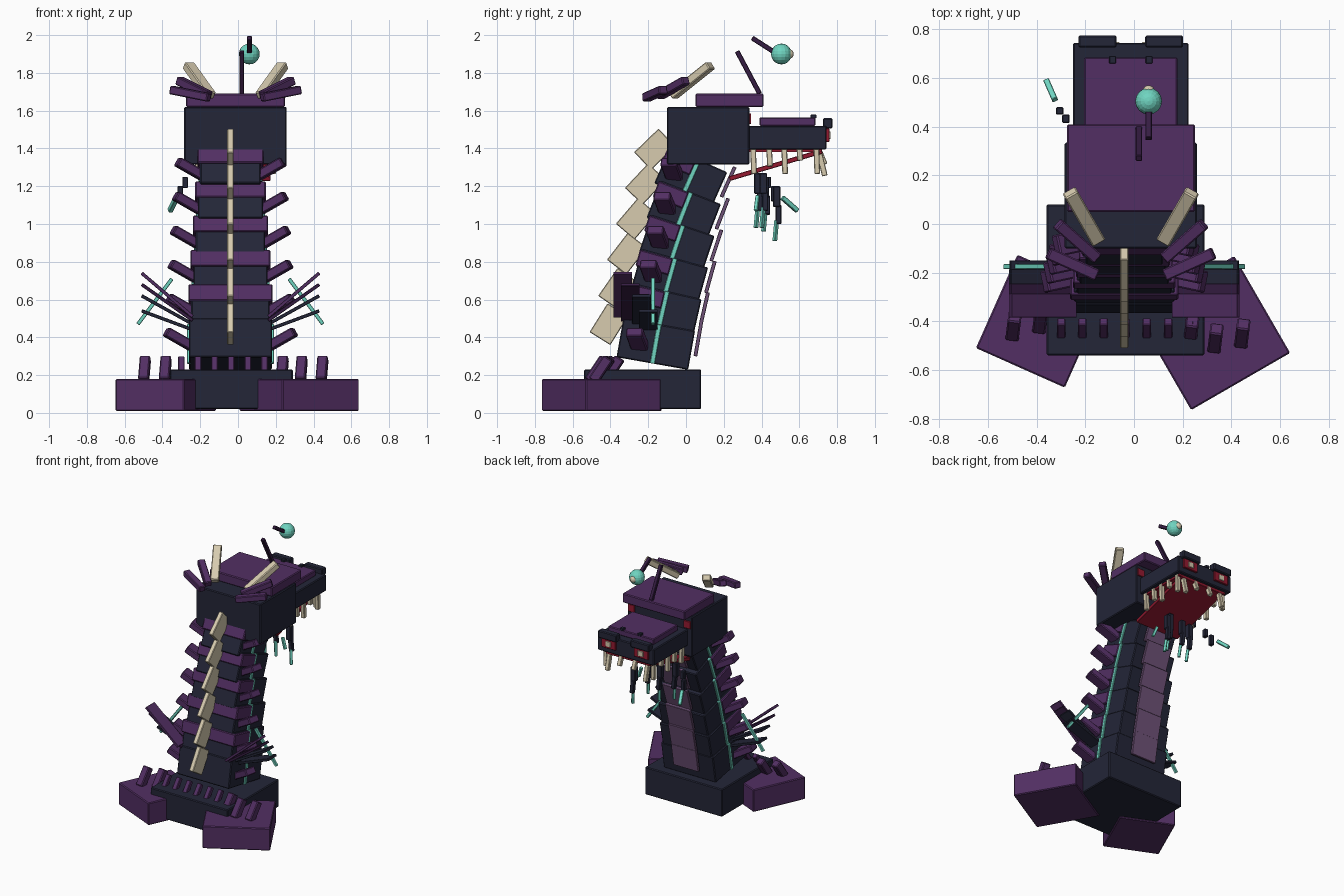
import bpy, math
from mathutils import Vector, Matrix

old = bpy.data.objects.get("Cube")
if old:
    bpy.data.objects.remove(old)


def material(name, rgb):
    m = bpy.data.materials.new(name)
    m.use_nodes = True
    m.diffuse_color = (*rgb, 1)
    m.node_tree.nodes["Principled BSDF"].inputs["Base Color"].default_value = (*rgb, 1)
    return m


NAVY = material("dark navy", (0.017, 0.019, 0.039))
PURPLE = material("purple", (0.085, 0.028, 0.125))
PLUM = material("deep plum", (0.036, 0.012, 0.055))
LILAC = material("dusty lilac", (0.16, 0.085, 0.19))
BONE = material("bone", (0.68, 0.6, 0.43))
CYAN = material("glowing cyan", (0.16, 0.66, 0.53))
RED = material("mouth red", (0.3, 0.01, 0.03))


def place(name, size, matrix, mat):
    """Box of the given size, with lightly softened edges."""
    bpy.ops.mesh.primitive_cube_add(size=1)
    ob = bpy.context.object
    ob.name = name
    ob.data.transform(Matrix.Diagonal((*size, 1)))
    ob.matrix_world = matrix
    ob.data.materials.append(mat)
    bevel = ob.modifiers.new("soft_edge", 'BEVEL')
    bevel.width = min(0.006, min(size) * 0.12)
    bevel.segments = 1
    return ob


def span(name, x, y, z, mat):
    """Upright box from its limits on each axis."""
    lims = (x, y, z)
    centre = Vector([(a + b) / 2 for a, b in lims])
    return place(name, [b - a for a, b in lims], Matrix.Translation(centre), mat)


def bar(name, p, q, w, d, mat):
    """Box running from p to q; w is its horizontal width."""
    p, q = Vector(p), Vector(q)
    rot = (q - p).to_track_quat('Z', 'Y').to_matrix().to_4x4()
    return place(name, (w, d, (q - p).length), Matrix.Translation((p + q) / 2) @ rot, mat)


def tilt(deg):
    return Matrix.Rotation(math.radians(deg), 4, 'X')


NECK_X, HEAD_X = -0.04, -0.013
SIDES = (("left", 1), ("right", -1))

# Base and the two turned coils
span("base", (-0.36, 0.29), (-0.54, 0.08), (0.02, 0.23), NAVY)
for name, x, y, w, l, a in (("left_coil", 0.235, -0.765, 0.47, 0.46, 30),
                            ("right_coil", -0.65, -0.51, 0.4, 0.42, -24)):
    m = Matrix.Translation((x, y, 0.095)) @ Matrix.Rotation(math.radians(a), 4, 'Z')
    place(name, (w, l, 0.17), m @ Matrix.Translation((w / 2, l / 2, 0)), PURPLE)

# Spines on the base and coils
for i in range(7):
    x = -0.3 + i * 0.088
    bar("base_spine", (x, -0.47, 0.2), (x, -0.4, 0.29), 0.035, 0.035, PURPLE)
for x, y in ((-0.5, -0.43), (-0.39, -0.4), (0.23, -0.45), (0.33, -0.48), (0.44, -0.46)):
    bar("coil_spine", (x, y - 0.03, 0.17), (x + 0.01, y + 0.05, 0.29), 0.055, 0.055, PURPLE)

# Neck segments, leaning further forward with height
for i in range(6):
    t = i / 5
    w, d = 0.44 - 0.12 * t, 0.385 - 0.055 * t
    frame = Matrix.Translation((NECK_X, -0.16 + 0.037 * i, 0.365 + 0.176 * i)) @ tilt(-10 - 14 * t)

    def part(name, size, loc, mat, turn=0):
        place(name, size, frame @ Matrix.Translation(loc) @ tilt(turn), mat)

    part("neck_segment", (w, d, 0.21), (0, 0, 0), NAVY)
    if i:
        part("back_scale", (w + 0.03, d / 2, 0.09), (0, -d / 4 - 0.01, 0.055), PURPLE)
    part("belly_plate", (0.21, 0.02, 0.175), (0, d / 2 + 0.025, 0.06), LILAC)
    part("back_fin", (0.034, 0.13, 0.18), (0, -d / 2 - 0.07, 0.06), BONE, -22)
    for side, s in SIDES:
        part(side + "_glow_strip", (0.02, 0.025, 0.21), (s * w / 2, 0, 0), CYAN)
        root = frame @ Vector((s * (w / 2 - 0.02), -0.08, -0.03))
        bar(side + "_neck_spike", root, root + Vector((s * 0.14, -0.03, 0.08)), 0.09, 0.05, PURPLE)

# Thin side fins with a crossing glow rod
FINS = ((-0.335, 0.53, 0.74, PURPLE), (-0.295, 0.51, 0.68, PLUM),
        (-0.235, 0.49, 0.62, NAVY), (-0.2, 0.46, 0.54, NAVY))
for side, s in SIDES:
    for y, z0, z1, mat in FINS:
        bar(side + "_fin", (NECK_X + s * 0.2, y, z0 - 0.02), (NECK_X + s * 0.47, y, z1), 0.1, 0.018, mat)
    bar(side + "_fin_glow", (NECK_X + s * 0.31, -0.175, 0.71), (NECK_X + s * 0.49, -0.175, 0.47), 0.02, 0.02, CYAN)

# Skull, crown and upper jaw
span("skull", (-0.285, 0.258), (-0.1, 0.335), (1.315, 1.62), NAVY)
span("crown", (-0.275, 0.25), (0.05, 0.41), (1.62, 1.69), PURPLE)
span("upper_jaw", (-0.25, 0.225), (0.33, 0.745), (1.395, 1.52), NAVY)
span("snout_plate", (-0.205, 0.178), (0.39, 0.685), (1.52, 1.565), PURPLE)
span("palate", (-0.22, 0.195), (0.335, 0.72), (1.38, 1.397), RED)
bar("tongue", (HEAD_X, 0.23, 1.24), (HEAD_X, 0.72, 1.385), 0.37, 0.025, RED)

# Face details
for side, s in SIDES:
    c = HEAD_X + s * 0.137
    span(side + "_brow", (c - 0.078, c + 0.078), (0.725, 0.775), (1.505, 1.56), NAVY)
    span(side + "_eye", (c - 0.06, c + 0.06), (0.74, 0.76), (1.435, 1.505), RED)
    span(side + "_pupil", (c - 0.022, c + 0.022), (0.75, 0.766), (1.45, 1.49), BONE)
    c = HEAD_X + s * 0.235
    span(side + "_cheek_eye", (c - 0.028, c + 0.028), (0.33, 0.345), (1.53, 1.585), RED)
    c = HEAD_X + s * 0.075
    span(side + "_nostril", (c - 0.014, c + 0.014), (0.66, 0.69), (1.56, 1.58), NAVY)

    # Side teeth and front fangs
    for y, length in ((0.355, 0.13), (0.44, 0.09), (0.52, 0.13), (0.6, 0.06), (0.69, 0.13)):
        x = HEAD_X + s * 0.2
        bar(side + "_tooth", (x, y, 1.4), (x, y + 0.005, 1.395 - length), 0.03, 0.03, BONE)
    for dx, length in ((0.16, 0.14), (0.06, 0.08)):
        x = HEAD_X + s * dx
        bar(side + "_fang", (x, 0.7, 1.4), (x, 0.735, 1.395 - length), 0.03, 0.03, BONE)

    # Horns and the smaller purple spikes behind them
    bar(side + "_horn", (HEAD_X + s * 0.135, -0.07, 1.68), (HEAD_X + s * 0.25, 0.13, 1.84), 0.06, 0.045, BONE)
    bar(side + "_upper_spike", (HEAD_X + s * 0.14, -0.14, 1.68), (HEAD_X + s * 0.3, 0.0, 1.76), 0.05, 0.045, PURPLE)
    bar(side + "_lower_spike", (HEAD_X + s * 0.14, -0.21, 1.67), (HEAD_X + s * 0.34, -0.12, 1.71), 0.05, 0.045, PURPLE)

# Hanging whiskers with glowing tips
for x, y, top in ((-0.18, 0.38, 1.27), (-0.08, 0.42, 1.25), (0.02, 0.41, 1.27), (0.1, 0.48, 1.2)):
    bar("whisker_upper", (x, y, top), (x, y, top - 0.11), 0.04, 0.04, NAVY)
    bar("whisker_lower", (x, y + 0.01, top - 0.1), (x + 0.01, y + 0.01, top - 0.2), 0.03, 0.03, NAVY)
    bar("whisker_tip", (x + 0.01, y, top - 0.18), (x + 0.02, y - 0.01, top - 0.29), 0.02, 0.02, CYAN)
span("stray_whisker_upper", (-0.295, -0.265), (0.415, 0.45), (1.19, 1.25), NAVY)
span("stray_whisker_lower", (-0.32, -0.29), (0.45, 0.48), (1.12, 1.2), NAVY)
bar("stray_whisker_tip", (-0.325, 0.51, 1.14), (-0.36, 0.59, 1.07), 0.025, 0.025, CYAN)
bar("side_whisker_tip", (0.11, 0.38, 1.15), (0.14, 0.37, 1.07), 0.02, 0.02, CYAN)

# Lure stalk and glowing orb
bar("lure_stalk_lower", (0.02, 0.39, 1.69), (0.02, 0.27, 1.915), 0.026, 0.026, PLUM)
bar("lure_stalk_upper", (0.06, 0.35, 1.985), (0.06, 0.475, 1.905), 0.026, 0.026, PLUM)
for name, r, y, mat in (("lure_orb", 0.055, 0.505, CYAN), ("lure_cap", 0.025, 0.545, BONE)):
    bpy.ops.mesh.primitive_uv_sphere_add(segments=16, ring_count=10, radius=r, location=(0.06, y, 1.9))
    bpy.context.object.name = name
    bpy.context.object.data.materials.append(mat)
